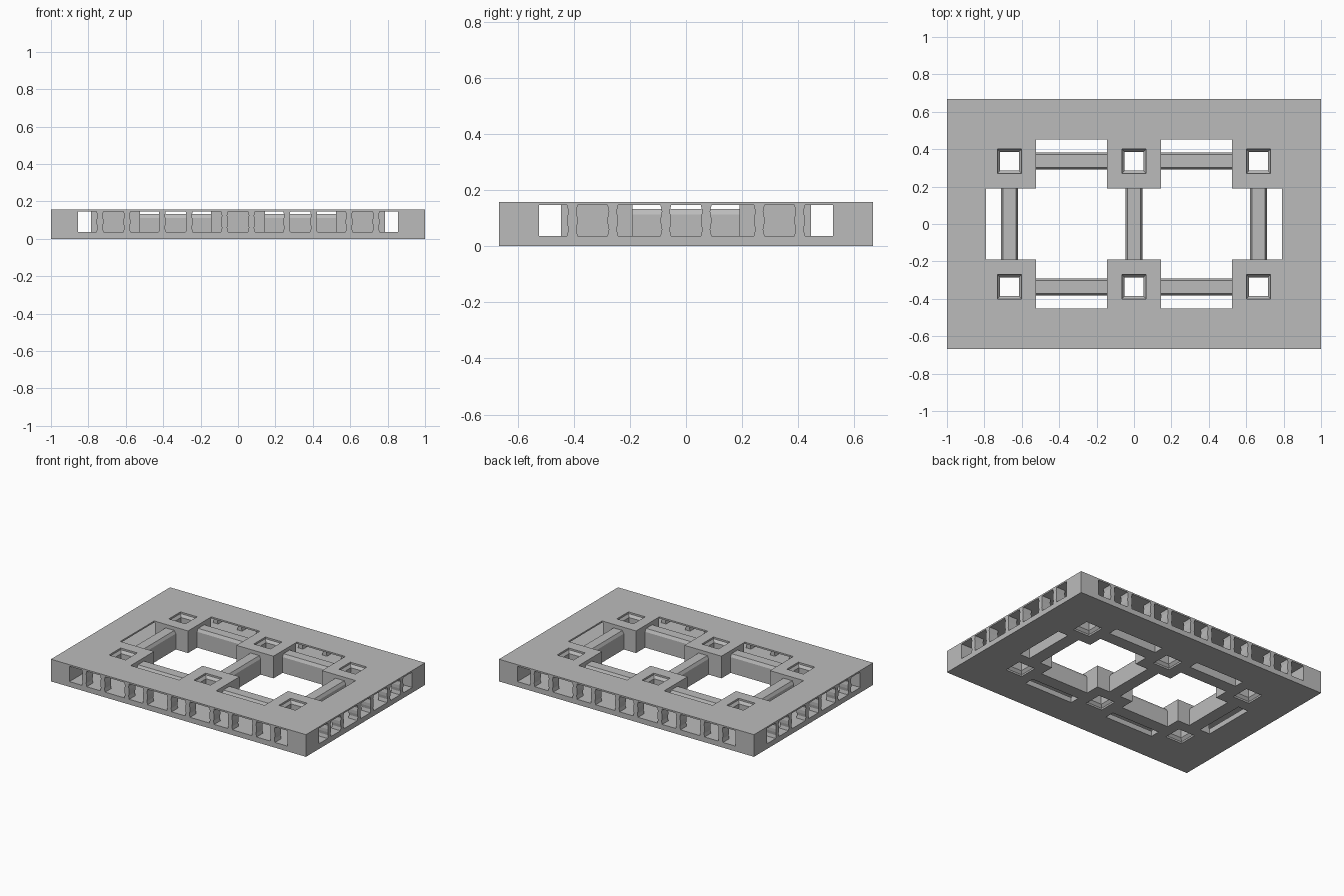
import bpy
import bmesh
from mathutils import Vector

cube = bpy.data.objects.get("Cube")
if cube:
    bpy.data.objects.remove(cube, do_unlink=True)

LENGTH, WIDTH, HEIGHT = 1.0, 0.667, 0.157      # half length, half width, height
PITCH = 0.333
PORT_LOW, PORT_HIGH = 0.037, 0.146

grey = bpy.data.materials.new("plain grey")
grey.use_nodes = True
grey.diffuse_color = (0.5, 0.5, 0.5, 1)
grey.node_tree.nodes["Principled BSDF"].inputs["Base Color"].default_value = (0.5, 0.5, 0.5, 1)


def loft(bm, rings):
    """Closed solid through matching rings of points."""
    rows = [[bm.verts.new(p) for p in ring] for ring in rings]
    n = len(rows[0])
    for a, b in zip(rows, rows[1:]):
        for i in range(n):
            j = (i + 1) % n
            bm.faces.new((a[i], a[j], b[j], b[i]))
    bm.faces.new(rows[0][::-1])
    bm.faces.new(rows[-1])


def square(cx, cy, hx, hy, z):
    return [(cx + sx * hx, cy + sy * hy, z)
            for sx, sy in ((-1, -1), (1, -1), (1, 1), (-1, 1))]


def box(bm, cx, cy, hx, hy, z0, z1):
    loft(bm, [square(cx, cy, hx, hy, z0), square(cx, cy, hx, hy, z1)])


def prism(bm, profile, start, end):
    """Extrude an (across, height) profile along a level line."""
    start, end = Vector(start), Vector(end)
    run = (end - start).normalized()
    across = Vector((-run.y, run.x, 0))
    loft(bm, [[p + across * u + Vector((0, 0, v)) for u, v in profile]
              for p in (start, end)])


def finish(name, bm):
    bmesh.ops.recalc_face_normals(bm, faces=bm.faces)
    mesh = bpy.data.meshes.new(name)
    bm.to_mesh(mesh)
    bm.free()
    mesh.materials.append(grey)
    obj = bpy.data.objects.new(name, mesh)
    bpy.context.collection.objects.link(obj)
    return obj


def cut(target, bm):
    cutter = finish("cutter", bm)
    cutter.hide_render = True
    mod = target.modifiers.new("cut", "BOOLEAN")
    mod.operation, mod.solver, mod.object = "DIFFERENCE", "EXACT", cutter
    bpy.context.view_layer.objects.active = target
    bpy.ops.object.modifier_apply(modifier=mod.name)
    bpy.data.objects.remove(cutter, do_unlink=True)


# Solid slab that becomes the frame
bm = bmesh.new()
box(bm, 0, 0, LENGTH, WIDTH, 0, HEIGHT)
frame = finish("frame", bm)

# Cross-shaped openings between the posts
bm = bmesh.new()
box(bm, 0, 0, 0.79, 0.19, -0.1, 0.3)
cut(frame, bm)
bm = bmesh.new()
for s in (-1, 1):
    box(bm, s * 0.335, 0, 0.19, 0.452, -0.1, 0.3)
cut(frame, bm)

# Port cavities along the long sides, then the short sides
bm = bmesh.new()
for s in (-1, 1):
    box(bm, 0, s * 0.595, 0.855, 0.15, PORT_LOW, PORT_HIGH)
cut(frame, bm)
bm = bmesh.new()
for s in (-1, 1):
    box(bm, s * 0.935, 0, 0.15, 0.523, PORT_LOW, PORT_HIGH)
cut(frame, bm)

# Square pockets through the posts, flared at both faces
bm = bmesh.new()
for i in (-2, 0, 2):
    for s in (-1, 1):
        loft(bm, [square(i * PITCH, s * 0.335, h, h, z) for h, z in
                  ((0.065, -0.01), (0.065, 0.012), (0.05, 0.03),
                   (0.05, 0.127), (0.065, 0.145), (0.065, 0.17))])
cut(frame, bm)

# Rails joining the posts, with sloped upper edges
rail = [(-0.045, 0), (0.045, 0), (0.045, 0.112), (0.034, 0.132),
        (-0.034, 0.132), (-0.045, 0.112)]
bm = bmesh.new()
for sx in (-1, 1):
    for sy in (-1, 1):
        prism(bm, rail, (sx * 0.145, sy * 0.337, 0), (sx * 0.525, sy * 0.337, 0))
finish("long_rails", bm)
bm = bmesh.new()
for i in (-2, 0, 2):
    prism(bm, rail, (i * PITCH, -0.19, 0), (i * PITCH, 0.19, 0))
finish("cross_rails", bm)

# Waisted fins, a pair on each port
steps = (0.019, 0.014, 0.018, 0.018, 0.014, 0.019)
levels = [PORT_LOW + (PORT_HIGH - PORT_LOW) * t for t in (0, 0.2, 0.4, 0.6, 0.8, 1)]
side = list(zip(steps, levels))
fin = side + [(-u, v) for u, v in reversed(side)]
DEPTH = 0.07
bm = bmesh.new()
for s in (-1, 1):
    for offset in (-0.072, 0.072):
        for i in range(-2, 3):
            x = i * PITCH + offset
            prism(bm, fin, (x, s * WIDTH, 0), (x, s * (WIDTH - DEPTH), 0))
        for i in range(-1, 2):
            y = i * PITCH + offset
            prism(bm, fin, (s * LENGTH, y, 0), (s * (LENGTH - DEPTH), y, 0))
finish("port_fins", bm)
